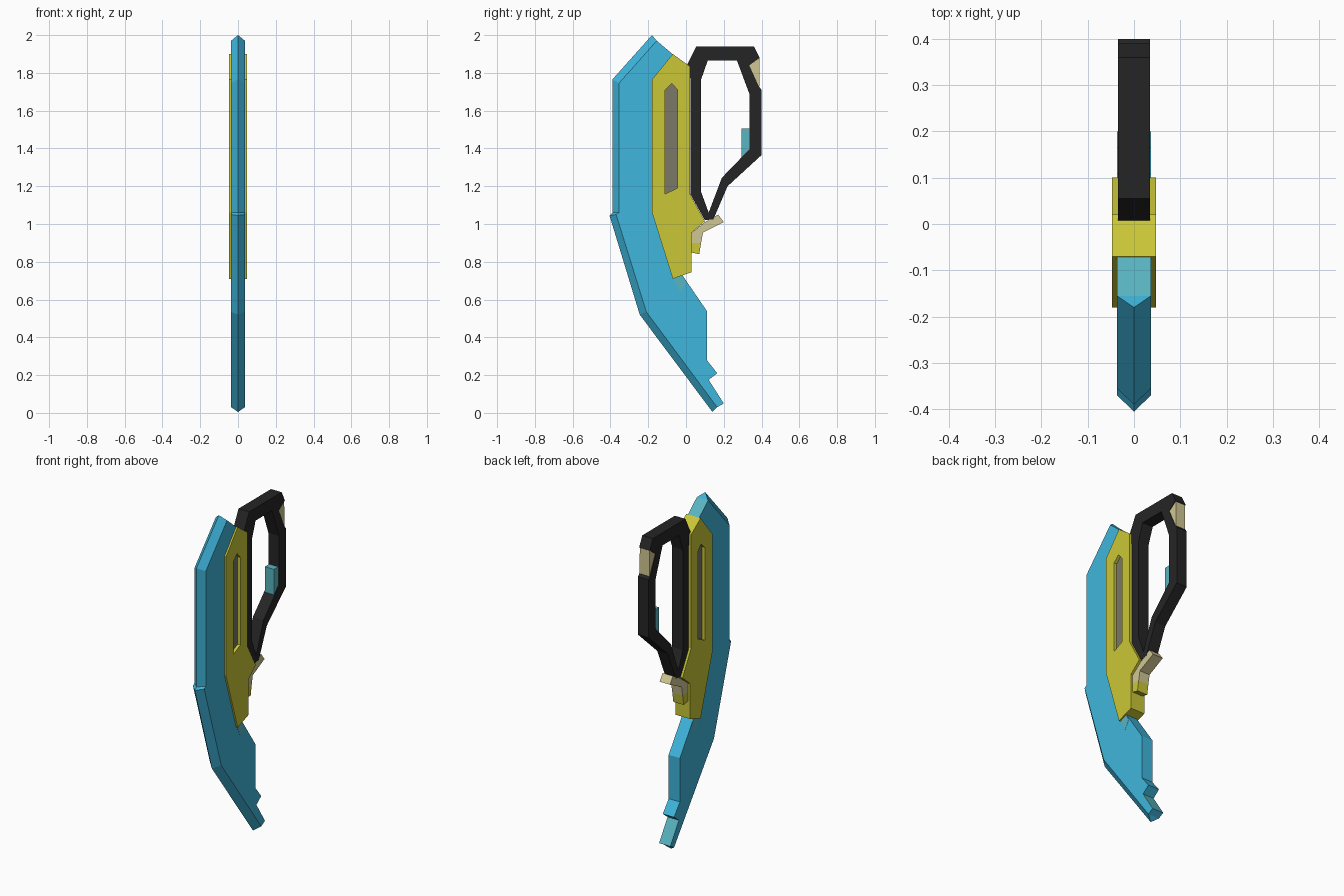
import bpy, bmesh

cube = bpy.data.objects.get("Cube")
if cube:
    bpy.data.objects.remove(cube)


def material(name, rgb):
    """Flat material from 0-255 sRGB values, converted to linear."""
    lin = [((c / 255 + 0.055) / 1.055) ** 2.4 for c in rgb] + [1.0]
    m = bpy.data.materials.new(name)
    m.use_nodes = True
    m.diffuse_color = lin
    m.node_tree.nodes["Principled BSDF"].inputs["Base Color"].default_value = lin
    return m


BLUE = material("blade blue", (63, 182, 220))
TEAL = material("teal", (90, 181, 193))
YELLOW = material("frame yellow", (202, 198, 55))
BLACK = material("grip black", (37, 37, 37))
BEIGE = material("beige", (208, 198, 146))
GREY = material("slot grey", (122, 120, 104))


def finish(name, bm, mats, rule=None):
    bmesh.ops.recalc_face_normals(bm, faces=bm.faces)
    bm.normal_update()
    if rule:
        for f in bm.faces:
            f.material_index = rule(f)
    me = bpy.data.meshes.new(name)
    bm.to_mesh(me)
    bm.free()
    for m in mats:
        me.materials.append(m)
    ob = bpy.data.objects.new(name, me)
    bpy.context.collection.objects.link(ob)
    return ob


def prism(name, outline, x0, x1, mats, hole=None, rule=None):
    """Extrude a (y, z) outline, with an optional hole, from x0 to x1."""
    bm = bmesh.new()
    for loop in [outline] + ([hole] if hole else []):
        vs = [bm.verts.new((x0, y, z)) for y, z in loop]
        for a, b in zip(vs, vs[1:] + vs[:1]):
            bm.edges.new((a, b))
    bmesh.ops.triangle_fill(bm, use_beauty=True, use_dissolve=False, edges=bm.edges[:])
    ext = bmesh.ops.extrude_face_region(bm, geom=bm.faces[:], use_keep_orig=True)
    moved = [g for g in ext["geom"] if isinstance(g, bmesh.types.BMVert)]
    bmesh.ops.translate(bm, verts=moved, vec=(x1 - x0, 0, 0))
    return finish(name, bm, mats, rule)


# Blade: flat slab behind a sharpened front edge
W = 0.037
shoulder = [(-0.155, 1.97), (-0.355, 1.745), (-0.355, 1.06),
            (-0.37, 1.05), (-0.21, 0.535), (0.165, 0.03)]
ridge = [(-0.18, 2.0), (-0.39, 1.765), (-0.39, 1.06),
         (-0.405, 1.045), (-0.245, 0.52), (0.14, 0.005)]
blade_back = [(0.2, 0.05), (0.12, 0.175), (0.165, 0.21), (0.11, 0.28), (0.11, 0.54),
              (-0.02, 0.73), (-0.13, 1.1), (-0.13, 1.75), (-0.06, 1.89)]


def blade_rule(f):
    c, n = f.calc_center_median(), f.normal
    top = c.z > 1.85 and n.z > 0.4
    tail = c.z < 0.16 and n.y > 0.5 and n.z > 0
    return 1 if top or tail else 0


prism("blade_body", shoulder + blade_back, -W, W, [BLUE, TEAL], rule=blade_rule)

bm = bmesh.new()
rings = [[bm.verts.new((-W, *s)), bm.verts.new((0, *r)), bm.verts.new((W, *s))]
         for s, r in zip(shoulder, ridge)]
for a, b in zip(rings, rings[1:]):
    for i in range(3):
        j = (i + 1) % 3
        bm.faces.new((a[i], a[j], b[j], b[i]))
bm.faces.new(rings[0])
bm.faces.new(rings[-1])
finish("blade_edge", bm, [BLUE])

# Teal inlay where the blade leaves the frame
inlay = [(-0.07, 0.72), (-0.02, 0.73), (0.0, 0.69), (-0.03, 0.64)]
prism("blade_inlay", inlay, -W - 0.001, W + 0.001, [TEAL])

# Yellow frame: core plus two side plates with a slot
frame = [(-0.07, 1.9), (-0.18, 1.765), (-0.18, 1.06), (-0.07, 0.71), (0.03, 0.745),
         (0.03, 0.955), (0.1, 1.015), (0.02, 1.16), (0.02, 1.835)]
slot = [(-0.075, 1.745), (-0.11, 1.71), (-0.11, 1.16), (-0.045, 1.19), (-0.045, 1.71)]
prism("frame_core", frame, -0.027, 0.027, [YELLOW])
prism("slot_floor", slot, -0.029, 0.029, [GREY])
for side, s in (("left", 1), ("right", -1)):
    prism("frame_plate_" + side, frame, s * 0.027, s * 0.047, [YELLOW], hole=slot)

# Grip loop
grip = [(0.055, 1.94), (0.36, 1.94), (0.39, 1.88), (0.335, 1.84), (0.385, 1.73),
        (0.4, 1.71), (0.4, 1.365), (0.22, 1.2), (0.145, 1.025), (0.1, 1.02),
        (0.025, 1.155), (0.025, 1.77), (-0.01, 1.81)]
grip_hole = [(0.115, 1.865), (0.27, 1.865), (0.335, 1.69), (0.335, 1.395),
             (0.19, 1.245), (0.12, 1.06), (0.08, 1.17), (0.08, 1.765)]
prism("grip_loop", grip, -0.035, 0.035, [BLACK], hole=grip_hole)

# Small fittings
prism("grip_insert", [(0.335, 1.84), (0.388, 1.878), (0.39, 1.725), (0.38, 1.735)],
      -0.032, 0.032, [BEIGE])
prism("trigger", [(0.295, 1.505), (0.34, 1.505), (0.34, 1.39), (0.295, 1.35)],
      -0.03, 0.03, [TEAL])
prism("hook", [(0.025, 0.95), (0.1, 1.01), (0.17, 1.05), (0.2, 1.01),
               (0.09, 0.955), (0.08, 0.9), (0.025, 0.9)], -0.034, 0.034, [BEIGE])
prism("hook_tip", [(0.025, 0.9), (0.08, 0.9), (0.07, 0.84), (0.025, 0.85)],
      -0.034, 0.034, [YELLOW])
